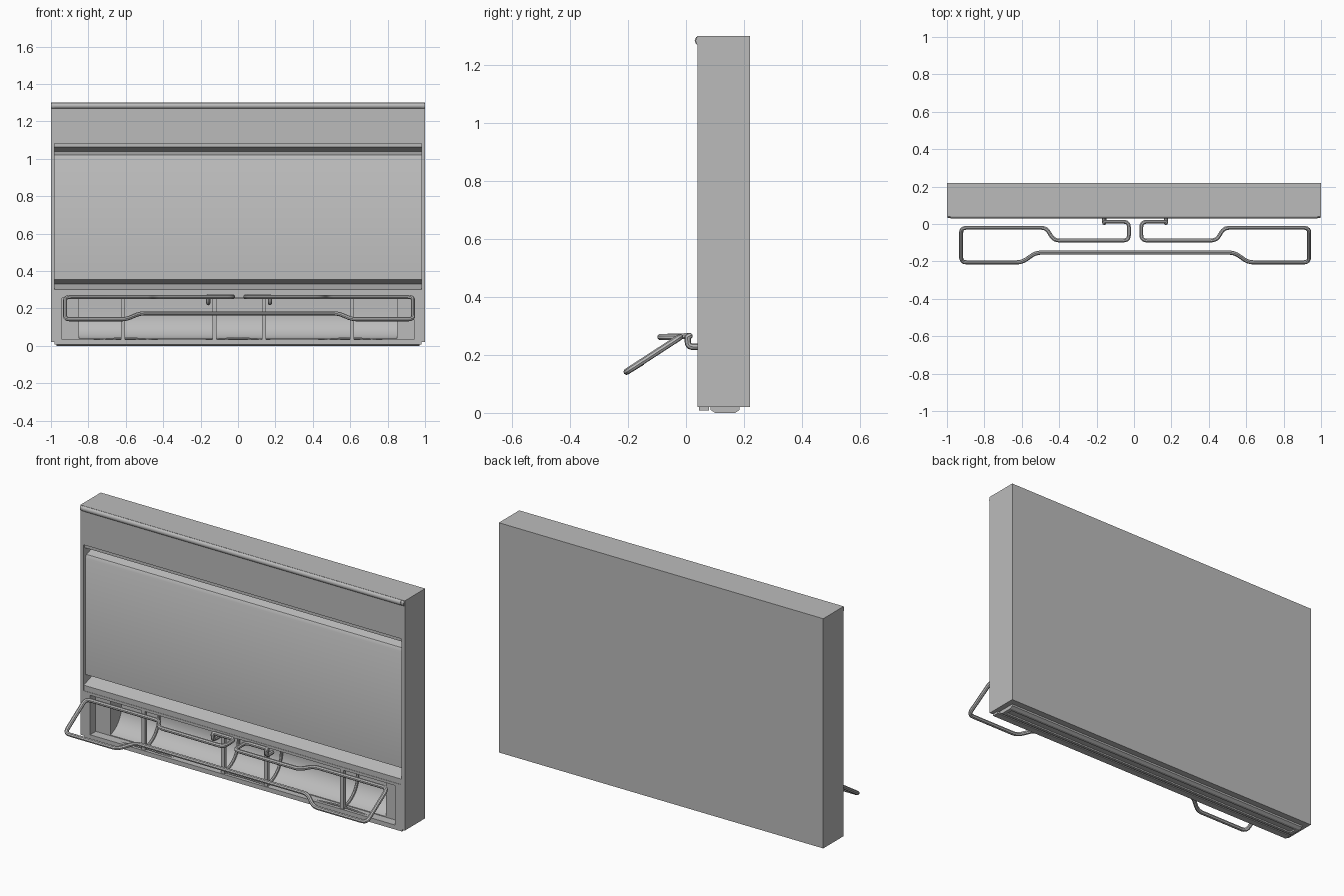
import bpy, bmesh, math
from mathutils import Vector

cube = bpy.data.objects.get("Cube")
if cube:
    bpy.data.objects.remove(cube, do_unlink=True)

grey = bpy.data.materials.new("plain grey")
grey.use_nodes = True
grey.diffuse_color = (0.5, 0.5, 0.5, 1)
grey.node_tree.nodes["Principled BSDF"].inputs["Base Color"].default_value = (0.5, 0.5, 0.5, 1)


def prism(name, profile, x0, x1):
    """Extrude a (y, z) outline along x."""
    bm = bmesh.new()
    face = bm.faces.new([bm.verts.new((x0, y, z)) for y, z in profile])
    out = bmesh.ops.extrude_face_region(bm, geom=[face])
    moved = [v for v in out["geom"] if isinstance(v, bmesh.types.BMVert)]
    bmesh.ops.translate(bm, verts=moved, vec=(x1 - x0, 0, 0))
    bmesh.ops.recalc_face_normals(bm, faces=bm.faces)
    mesh = bpy.data.meshes.new(name)
    bm.to_mesh(mesh)
    bm.free()
    mesh.materials.append(grey)
    ob = bpy.data.objects.new(name, mesh)
    bpy.context.collection.objects.link(ob)
    return ob


def box(name, x0, x1, y0, y1, z0, z1):
    return prism(name, [(y0, z0), (y1, z0), (y1, z1), (y0, z1)], x0, x1)


def activate(ob):
    bpy.ops.object.select_all(action='DESELECT')
    ob.select_set(True)
    bpy.context.view_layer.objects.active = ob


def smooth(ob):
    activate(ob)
    bpy.ops.object.shade_smooth_by_angle(angle=math.radians(35))


def cut(ob, cutter):
    mod = ob.modifiers.new("cut", 'BOOLEAN')
    mod.operation, mod.solver, mod.object = 'DIFFERENCE', 'EXACT', cutter
    activate(ob)
    bpy.ops.object.modifier_apply(modifier=mod.name)
    bpy.data.objects.remove(cutter, do_unlink=True)


def fillet(points, radius, steps=5):
    """Round the inner corners of a path."""
    pts = [Vector(p) for p in points]
    path = [pts[0]]
    for a, b, c in zip(pts, pts[1:], pts[2:]):
        r = min(radius, (a - b).length * 0.45, (c - b).length * 0.45)
        p, q = b + (a - b).normalized() * r, b + (c - b).normalized() * r
        for i in range(steps + 1):
            t = i / steps
            path.append(p * (1 - t) ** 2 + b * 2 * t * (1 - t) + q * t * t)
    return path + [pts[-1]]


def wire(name, path, radius):
    curve = bpy.data.curves.new(name, 'CURVE')
    curve.dimensions = '3D'
    curve.bevel_depth, curve.bevel_resolution = radius, 2
    curve.use_fill_caps = True
    spline = curve.splines.new('POLY')
    spline.points.add(len(path) - 1)
    for point, co in zip(spline.points, path):
        point.co = (*co, 1)
    curve.materials.append(grey)
    ob = bpy.data.objects.new(name, curve)
    bpy.context.collection.objects.link(ob)
    activate(ob)
    bpy.ops.object.convert(target='MESH')
    smooth(bpy.context.object)


FRONT, BACK = 0.04, 0.22

# Cabinet with the louvred front panel cut into it
body = box("cabinet", -1, 1, FRONT, BACK, 0.02, 1.30)
louvre = [(0, 1.083), (0.05, 1.083), (0.05, 1.063), (0.13, 1.04),
          (0.065, 1.02), (0.055, 1.003), (0.055, 0.355), (0.13, 0.33),
          (0.042, 0.30), (0.042, 0.27), (0, 0.27)]
cut(body, prism("louvre_cutter", louvre, -0.98, 0.98))

# Lower opening with a concave reflector behind it
cut(body, box("opening_cutter", -0.94, 0.94, 0, 0.09, 0.035, 0.255))
arc = [(0.06 + 0.13 * math.sin(a), 0.165 - 0.13 * math.cos(a))
       for a in (math.radians(i * 10) for i in range(10))]
cut(body, prism("reflector_cutter", [(0, 0.035)] + arc + [(0.19, 0.25), (0, 0.25)], -0.85, 0.85))
smooth(body)

# Rounded bead along the top front edge
bead = [(0.046 + 0.016 * math.cos(a), 1.284 + 0.016 * math.sin(a))
        for a in (math.tau * i / 16 for i in range(16))]
smooth(prism("top_bead", bead, -0.98, 0.98))
for side in (-1, 1):
    smooth(prism("bead_end", [(0.046 + (y - 0.046) * 0.8, z) for y, z in bead],
                 side * 0.98, side * 0.998))

# Base plate with a recessed underside, and the front sill
base = prism("base_plate", [(0.10, 0), (0.17, 0), (0.185, 0.01), (0.185, 0.022),
                            (0.085, 0.022), (0.085, 0.01)], -0.97, 0.97)
cut(base, box("base_cutter", -0.95, 0.95, 0.115, 0.155, -0.01, 0.008))
box("front_sill", -0.98, 0.98, FRONT + 0.004, 0.08, 0.008, 0.022)

# Guard bars, each with a curved rib behind
for x in (-0.615, -0.125, 0.14, 0.61):
    box("guard_bar", x - 0.011, x + 0.011, 0.044, 0.062, 0.03, 0.26)
    rib = [(x, y - 0.008, z + 0.006) for y, z in arc] + [(x, 0.182, 0.25)]
    wire("guard_rib", rib, 0.008)

# Wavy wire low in the opening
wave = [(x / 50, 0.06, 0.032 + 0.008 * math.cos(math.tau * x / 30)) for x in range(-42, 43)]
wire("wavy_wire", wave, 0.005)

# Folding wire rack, one half mirrored into a single path
half = [(0.165, 0.06, 0.228), (0.165, 0.008, 0.228), (0.165, 0.005, 0.262),
        (0.165, 0.012, 0.265), (0.033, 0.012, 0.265), (0.033, -0.088, 0.262),
        (0.435, -0.088, 0.262), (0.475, -0.02, 0.262), (0.93, -0.02, 0.262),
        (0.93, -0.205, 0.142), (0.605, -0.205, 0.142), (0.53, -0.153, 0.174)]
rack = half + [(-x, y, z) for x, y, z in reversed(half)]
wire("wire_rack", [(p.x + 0.006, p.y, p.z) for p in fillet(rack, 0.03)], 0.011)
